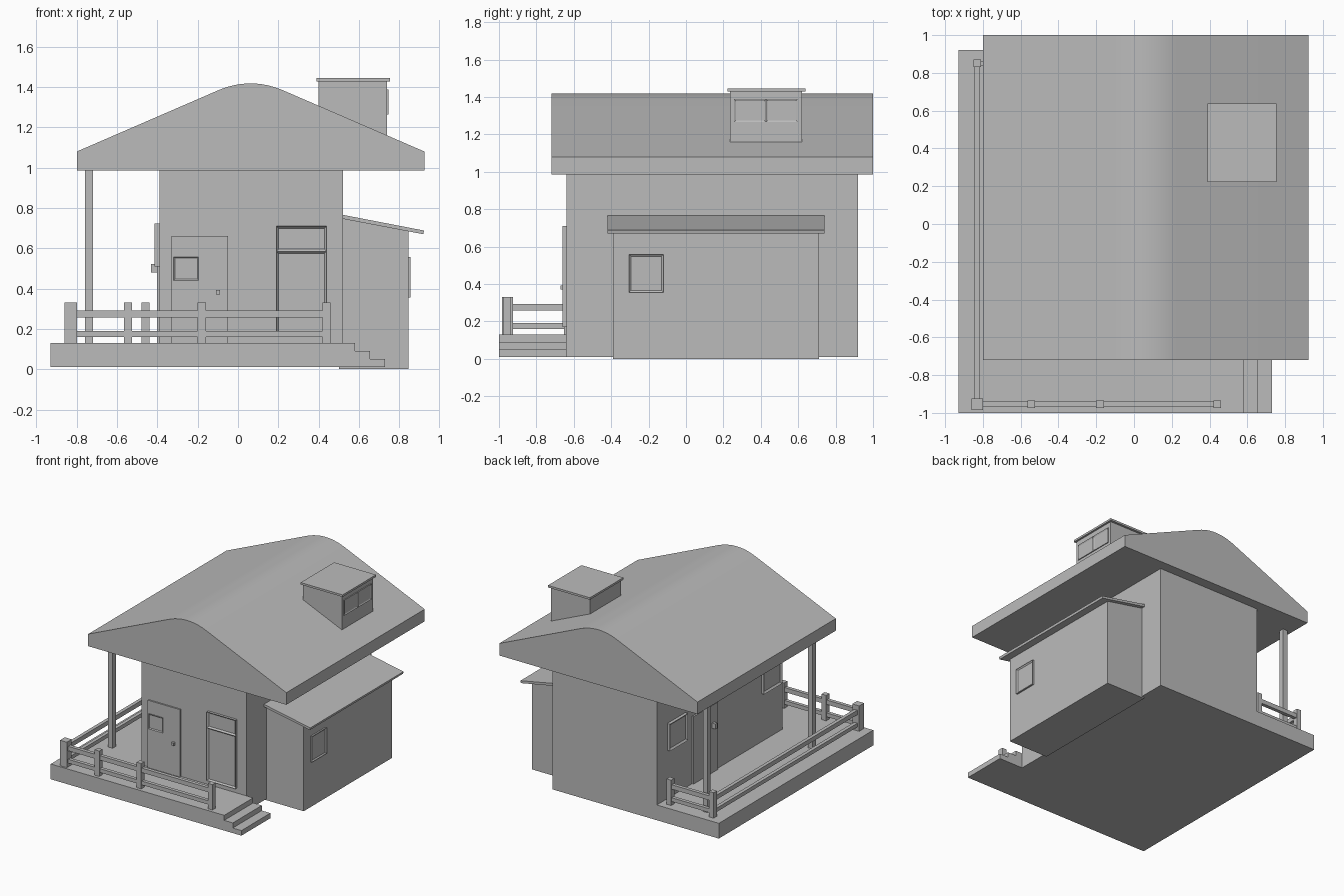
import bpy
import bmesh
import math

if "Cube" in bpy.data.objects:
    bpy.data.objects.remove(bpy.data.objects["Cube"], do_unlink=True)

GREY = (0.5, 0.5, 0.5, 1.0)
mat = bpy.data.materials.new("plain_grey")
mat.use_nodes = True
mat.diffuse_color = GREY
mat.node_tree.nodes["Principled BSDF"].inputs["Base Color"].default_value = GREY


def finish(name, bm):
    bmesh.ops.recalc_face_normals(bm, faces=bm.faces)
    mesh = bpy.data.meshes.new(name)
    bm.to_mesh(mesh)
    bm.free()
    mesh.materials.append(mat)
    obj = bpy.data.objects.new(name, mesh)
    bpy.context.collection.objects.link(obj)
    return obj


def box_bm(x, y, z):
    """Box from (low, high) ranges."""
    bm = bmesh.new()
    bmesh.ops.create_cube(bm, size=1)
    for v in bm.verts:
        v.co = [(lo + hi) / 2 + c * (hi - lo) for c, (lo, hi) in zip(v.co, (x, y, z))]
    return bm


def box(name, x, y, z):
    return finish(name, box_bm(x, y, z))


def post(name, x, y, z, width):
    h = width / 2
    return box(name, (x - h, x + h), (y - h, y + h), z)


def prism(name, profile, axis, lo, hi):
    """Extrude a closed profile along x, y or z (0, 1, 2)."""
    bm = bmesh.new()
    place = lambda a, b: [(lo, a, b), (a, lo, b), (a, b, lo)][axis]
    face = bm.faces.new([bm.verts.new(place(a, b)) for a, b in profile])
    out = bmesh.ops.extrude_face_region(bm, geom=[face])
    for v in out["geom"]:
        if isinstance(v, bmesh.types.BMVert):
            v.co[axis] = hi
    return finish(name, bm)


def pane(name, x, y, z, axis, sign, rim=0.015, depth=0.012):
    """Window plate whose outward face is inset and recessed to leave a frame."""
    bm = box_bm(x, y, z)
    bm.normal_update()
    outer = [f for f in bm.faces if f.normal[axis] * sign > 0.9]
    bmesh.ops.inset_region(bm, faces=outer, thickness=rim, depth=-depth)
    return finish(name, bm)


# Main walls and side room
box("main_walls", (-0.39, 0.52), (-0.64, 0.92), (0.01, 1.0))
prism("side_room", [(0.5, 0), (0.845, 0), (0.845, 0.69), (0.5, 0.752)], 1, -0.39, 0.71)
prism("side_room_roof", [(0.515, 0.747), (0.52, 0.766), (0.923, 0.688), (0.919, 0.67)],
      1, -0.42, 0.74)

# Main roof with a rounded ridge
mid, half_ridge, eave, slope = 0.0625, 0.165, 0.8625, 0.436
ridge = []
for i in range(13):
    t = -1 + i / 6
    ridge.append((mid + t * half_ridge, 1.418 - slope * half_ridge / 2 * t * t))
roof = prism("main_roof",
             [(mid - eave, 0.985), (mid - eave, 1.08)] + ridge
             + [(mid + eave, 1.08), (mid + eave, 0.985)], 1, -0.72, 1.0)
bpy.ops.object.select_all(action="DESELECT")
roof.select_set(True)
bpy.context.view_layer.objects.active = roof
bpy.ops.object.shade_smooth_by_angle(angle=math.radians(15))

# Dormer with a pair of windows
box("dormer_walls", (0.4, 0.74), (0.235, 0.62), (1.1, 1.432))
box("dormer_roof", (0.39, 0.755), (0.222, 0.638), (1.428, 1.444))
for i in range(2):
    y = 0.257 + i * 0.17
    pane("dormer_window", (0.73, 0.747), (y, y + 0.17), (1.265, 1.388), 0, 1, 0.014, 0.005)

# Deck wrapping the front and left, with steps
prism("deck", [(-0.93, -1), (0.58, -1), (0.58, -0.64), (-0.39, -0.64),
               (-0.39, 0.92), (-0.93, 0.92)], 2, 0.01, 0.13)
for i, x in enumerate((0.655, 0.73)):
    box("step", (0.58, x), (-1, -0.64), (0.01, 0.09 - i * 0.04))

# Roof posts
for y in (-0.51, 0.80):
    post("roof_post", -0.74, y, (0.13, 0.99), 0.04)

# Railing posts and rails
RX, RY, BY = -0.83, -0.955, 0.85
RAIL_Z = (0.13, 0.33)
post("railing_corner_post", RX, RY, RAIL_Z, 0.06)
for x, y in ((-0.545, RY), (-0.18, RY), (0.44, RY), (RX, BY), (-0.46, BY)):
    post("railing_post", x, y, RAIL_Z, 0.04)
r = 0.014
for z in ((0.16, 0.19), (0.257, 0.292)):
    box("front_rail", (RX, 0.44), (RY - r, RY + r), z)
    box("side_rail", (RX - r, RX + r), (RY, BY), z)
    box("back_rail", (RX, -0.46), (BY - r, BY + r), z)

# Front door and tall front window
box("front_door", (-0.33, -0.05), (-0.652, -0.63), (0.13, 0.66))
pane("front_door_window", (-0.32, -0.195), (-0.658, -0.64), (0.44, 0.558), 1, -1, 0.01, 0.006)
box("front_door_knob", (-0.11, -0.09), (-0.672, -0.64), (0.37, 0.393))
pane("tall_window_lower", (0.19, 0.44), (-0.66, -0.63), (0.17, 0.585), 1, -1)
pane("tall_window_upper", (0.19, 0.44), (-0.66, -0.63), (0.585, 0.71), 1, -1)

# Side door and windows
box("side_door", (-0.403, -0.38), (0.18, 0.48), (0.13, 0.66))
box("side_door_knob", (-0.432, -0.39), (0.225, 0.25), (0.48, 0.522))
for y in (-0.605, 0.565):
    pane("side_window", (-0.415, -0.38), (y, y + 0.225), (0.51, 0.722), 0, -1, 0.02)
pane("side_room_window", (0.83, 0.857), (-0.305, -0.12), (0.355, 0.558), 0, 1, 0.015, 0.008)
